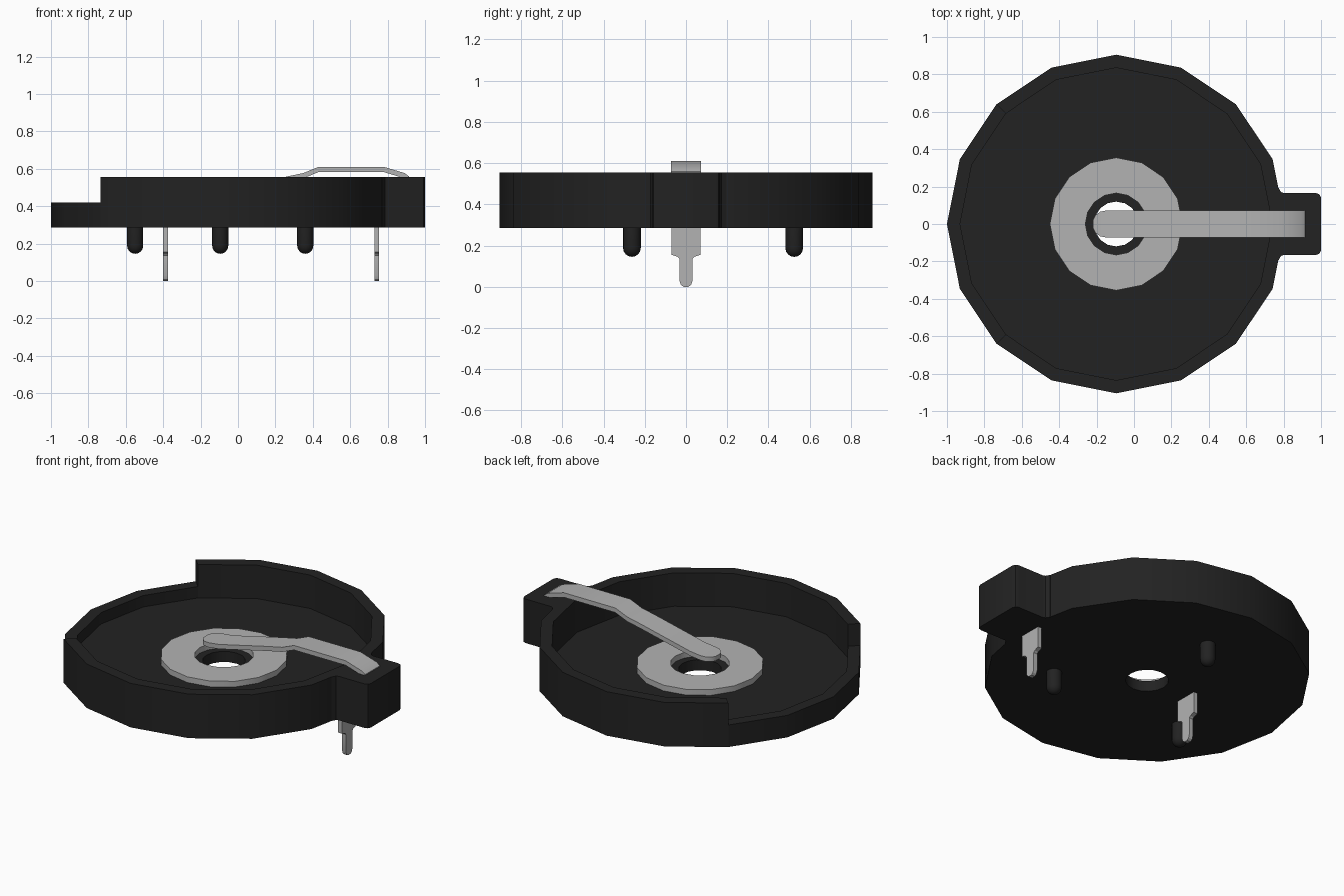
import bpy, bmesh, math
from mathutils import Vector

if "Cube" in bpy.data.objects:
    bpy.data.objects.remove(bpy.data.objects["Cube"], do_unlink=True)

CX = -0.095                      # centre of the round holder
BOTTOM, FLOOR, LOW, HIGH = 0.285, 0.35, 0.42, 0.555


def material(name, value, rough):
    m = bpy.data.materials.new(name)
    m.use_nodes = True
    colour = (value, value, value, 1)
    m.diffuse_color = colour
    bsdf = m.node_tree.nodes["Principled BSDF"]
    bsdf.inputs["Base Color"].default_value = colour
    bsdf.inputs["Roughness"].default_value = rough
    return m


BLACK = material("black plastic", 0.016, 0.6)
METAL = material("light grey metal", 0.45, 0.5)


def finish(bm, name, mat):
    bmesh.ops.recalc_face_normals(bm, faces=bm.faces)
    mesh = bpy.data.meshes.new(name)
    bm.to_mesh(mesh)
    bm.free()
    mesh.materials.append(mat)
    ob = bpy.data.objects.new(name, mesh)
    bpy.context.collection.objects.link(ob)
    bpy.ops.object.select_all(action='DESELECT')
    ob.select_set(True)
    bpy.context.view_layer.objects.active = ob
    bpy.ops.object.shade_smooth_by_angle(angle=math.radians(30))
    return ob


def lathe(name, mat, rings, skip_step=()):
    """Join (angle, profile) rings around the holder axis."""
    bm = bmesh.new()
    loops = [[bm.verts.new((CX + r * math.cos(a), r * math.sin(a), z)) for r, z in prof]
             for a, prof in rings]
    for i, a in enumerate(loops):
        b = loops[(i + 1) % len(loops)]
        step = abs(rings[i][0] - rings[(i + 1) % len(loops)][0]) < 1e-6
        for j in range(len(a)):
            k = (j + 1) % len(a)
            if not step or j == 2:       # only the rim changes height at a step
                bm.faces.new((a[j], a[k], b[k], b[j]))
    bmesh.ops.remove_doubles(bm, verts=bm.verts, dist=1e-5)
    return finish(bm, name, mat)


def prism(name, mat, points, offset):
    """Extrude a flat outline along an offset."""
    bm = bmesh.new()
    face = bm.faces.new([bm.verts.new(p) for p in points])
    ext = bmesh.ops.extrude_face_region(bm, geom=[face])
    verts = [v for v in ext["geom"] if isinstance(v, bmesh.types.BMVert)]
    bmesh.ops.translate(bm, verts=verts, vec=Vector(offset))
    return finish(bm, name, mat)


# Round tray with a lowered rim over one quarter
def tray_profile(top):
    return [(0.12, BOTTOM), (0.905, BOTTOM), (0.905, top),
            (0.835, top), (0.835, FLOOR), (0.12, FLOOR)]


rings = []
for k in range(16):
    a = k * math.tau / 16
    heights = {6: (HIGH, LOW), 10: (LOW, HIGH)}.get(k, (LOW if 6 < k < 10 else HIGH,))
    rings += [(a, tray_profile(h)) for h in heights]
lathe("holder_tray", BLACK, rings)

# Terminal block at the side, with filleted corners
half = [(0.755, 0.195), (0.772, 0.195), (0.785, 0.172), (0.80, 0.165),
        (0.975, 0.165), (0.992, 0.158), (1.0, 0.14)]
outline = half + [(x, -y) for x, y in reversed(half)]
prism("terminal_block", BLACK, [(x, y, BOTTOM) for x, y in outline], (0, 0, HIGH - BOTTOM))

# Contact ring on the tray floor
ring_profile = [(0.165, FLOOR - 0.002), (0.355, FLOOR - 0.002), (0.355, 0.385), (0.165, 0.385)]
lathe("contact_ring", METAL, [(k * math.tau / 16, ring_profile) for k in range(16)])

# Bent spring arm: stations along x with top height and half width
W, T = 0.072, 0.028
stations = [(-0.218, 0.468, 0.025), (-0.205, 0.469, 0.048), (-0.18, 0.470, 0.066),
            (-0.15, 0.472, W), (-0.08, 0.480, W), (0.25, 0.556, W), (0.35, 0.577, W),
            (0.43, 0.61, W), (0.78, 0.61, W), (0.89, 0.577, W), (0.913, 0.56, W)]
bm = bmesh.new()
loops = [[bm.verts.new((x, y, z)) for y, z in
          ((-w, top - T), (w, top - T), (w, top), (-w, top))] for x, top, w in stations]
for a, b in zip(loops, loops[1:]):
    for j in range(4):
        k = (j + 1) % 4
        bm.faces.new((a[j], a[k], b[k], b[j]))
bm.faces.new(loops[0])
bm.faces.new(loops[-1])
finish(bm, "spring_arm", METAL)

# Solder pins under the tray
half = [(0.07, BOTTOM + 0.01), (0.07, 0.155), (0.04, 0.145), (0.032, 0.135),
        (0.032, 0.03), (0.025, 0.01), (0.012, 0.0)]
outline = half + [(-y, z) for y, z in reversed(half)]
for name, x in (("inner_pin", -0.388), ("outer_pin", 0.742)):
    prism(name, METAL, [(x - 0.013, y, z) for y, z in outline], (0.026, 0, 0))

# Three round-ended locating pegs
R, N = 0.043, 16
for i in range(3):
    a = math.radians(90 + 120 * i)
    px, py = CX + 0.525 * math.cos(a), 0.525 * math.sin(a)
    bm = bmesh.new()
    bmesh.ops.create_uvsphere(bm, u_segments=N, v_segments=8, radius=R)
    for v in bm.verts:
        if v.co.z > 0.001:               # stretch the upper half into a shaft
            v.co.z = 0.10
            flat = Vector((v.co.x, v.co.y))
            if flat.length > 1e-4:
                flat = flat.normalized() * R
                v.co.x, v.co.y = flat
    bmesh.ops.remove_doubles(bm, verts=bm.verts, dist=1e-5)
    bmesh.ops.translate(bm, verts=bm.verts, vec=(px, py, 0.145 + R))
    finish(bm, "locating_peg_%d" % (i + 1), BLACK)
